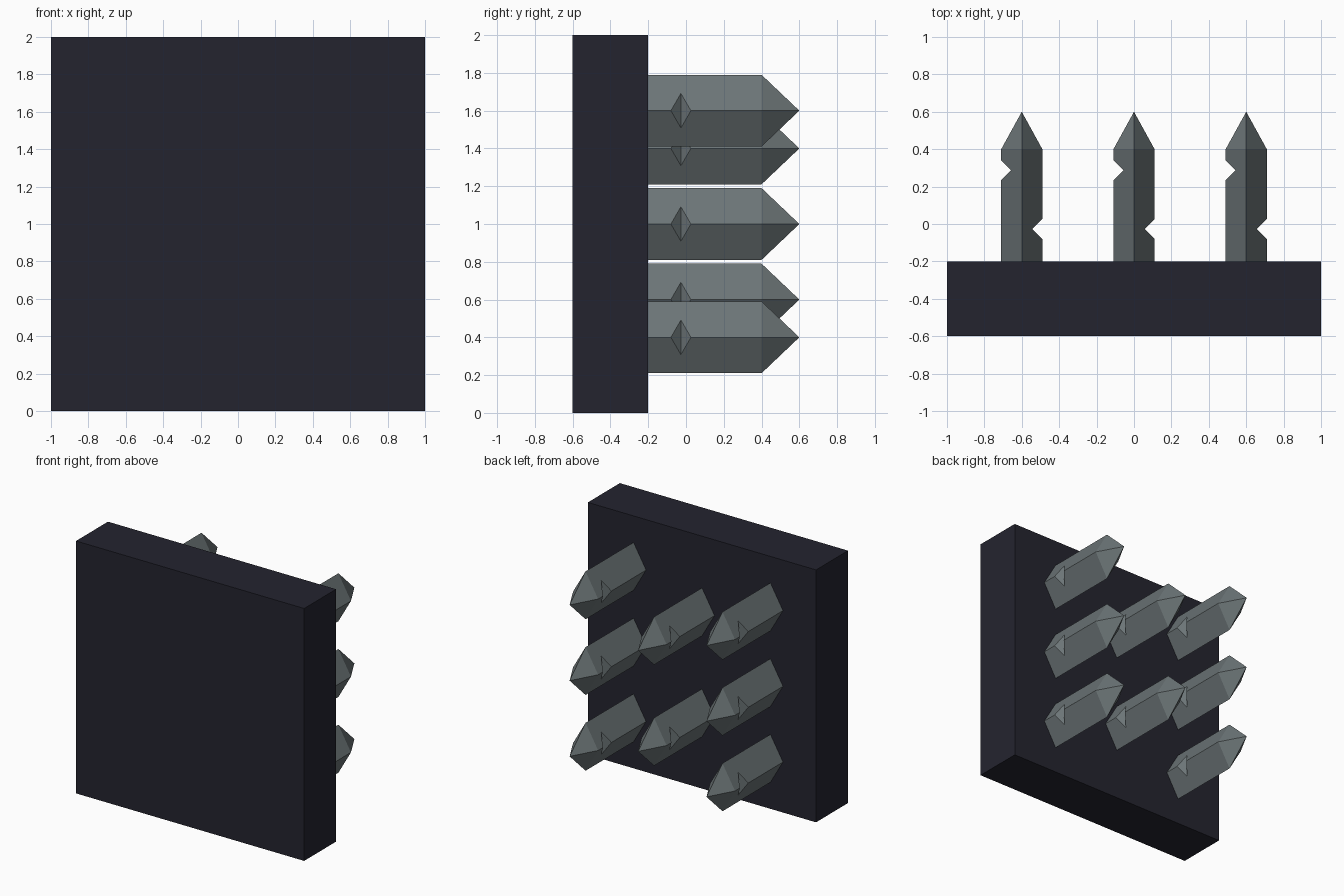
import bpy

if "Cube" in bpy.data.objects:
    bpy.data.objects.remove(bpy.data.objects["Cube"])


def srgb(r, g, b):
    lin = [((c / 255 + 0.055) / 1.055) ** 2.4 for c in (r, g, b)]
    return (*lin, 1.0)


def material(name, rgb):
    m = bpy.data.materials.new(name)
    m.diffuse_color = srgb(*rgb)
    m.use_nodes = True
    m.node_tree.nodes["Principled BSDF"].inputs["Base Color"].default_value = m.diffuse_color
    return m


slab_mat = material("dark_slate", (36, 36, 47))
spike_mat = material("grey_steel", (108, 117, 119))

# Backing slab
bpy.ops.mesh.primitive_cube_add(size=1, location=(0, -0.4, 1))
slab = bpy.context.object
slab.name = "backing_slab"
slab.scale = (2, 0.4, 2)
slab.data.materials.append(slab_mat)

# Spike: diamond section running along +y, ending in a point
HW, HH = 0.11, 0.19
verts = [(x, y, z) for y in (-0.2, 0.4)
         for x, z in ((HW, 0), (0, HH), (-HW, 0), (0, -HH))]
verts.append((0, 0.6, 0))
faces = [(0, 1, 2, 3)]
for i in range(4):
    j = (i + 1) % 4
    faces += [(j, i, i + 4, j + 4), (j + 4, i + 4, 8)]
mesh = bpy.data.meshes.new("spike")
mesh.from_pydata(verts, [], faces)
mesh.materials.append(spike_mat)
spike = bpy.data.objects.new("spike", mesh)
bpy.context.collection.objects.link(spike)

# V-shaped notches, one on each side edge
cutters = []
for x, y in ((0.2, -0.027), (-0.2, 0.287)):
    bpy.ops.mesh.primitive_cylinder_add(vertices=4, radius=0.143, depth=1,
                                        location=(x, y, 0))
    cutter = bpy.context.object
    cutter.name = "notch_cutter"
    cutter.hide_render = True
    cutter.data.materials.append(spike_mat)
    mod = spike.modifiers.new("notch", 'BOOLEAN')
    mod.operation = 'DIFFERENCE'
    mod.solver = 'EXACT'
    mod.object = cutter
    cutters.append(cutter)

bpy.context.view_layer.update()
deps = bpy.context.evaluated_depsgraph_get()
notched = bpy.data.meshes.new_from_object(spike.evaluated_get(deps))
for ob in cutters + [spike]:
    bpy.data.objects.remove(ob, do_unlink=True)

# Three columns of spikes: outer ones hold three, the middle one two
layout = {"left": (-0.6, (0.4, 1.0, 1.6)),
          "middle": (0.0, (0.6, 1.4)),
          "right": (0.6, (0.4, 1.0, 1.6))}
for side, (x, heights) in layout.items():
    for n, z in enumerate(heights, 1):
        ob = bpy.data.objects.new(f"spike_{side}_{n}", notched)
        ob.location = (x, 0, z)
        bpy.context.collection.objects.link(ob)
